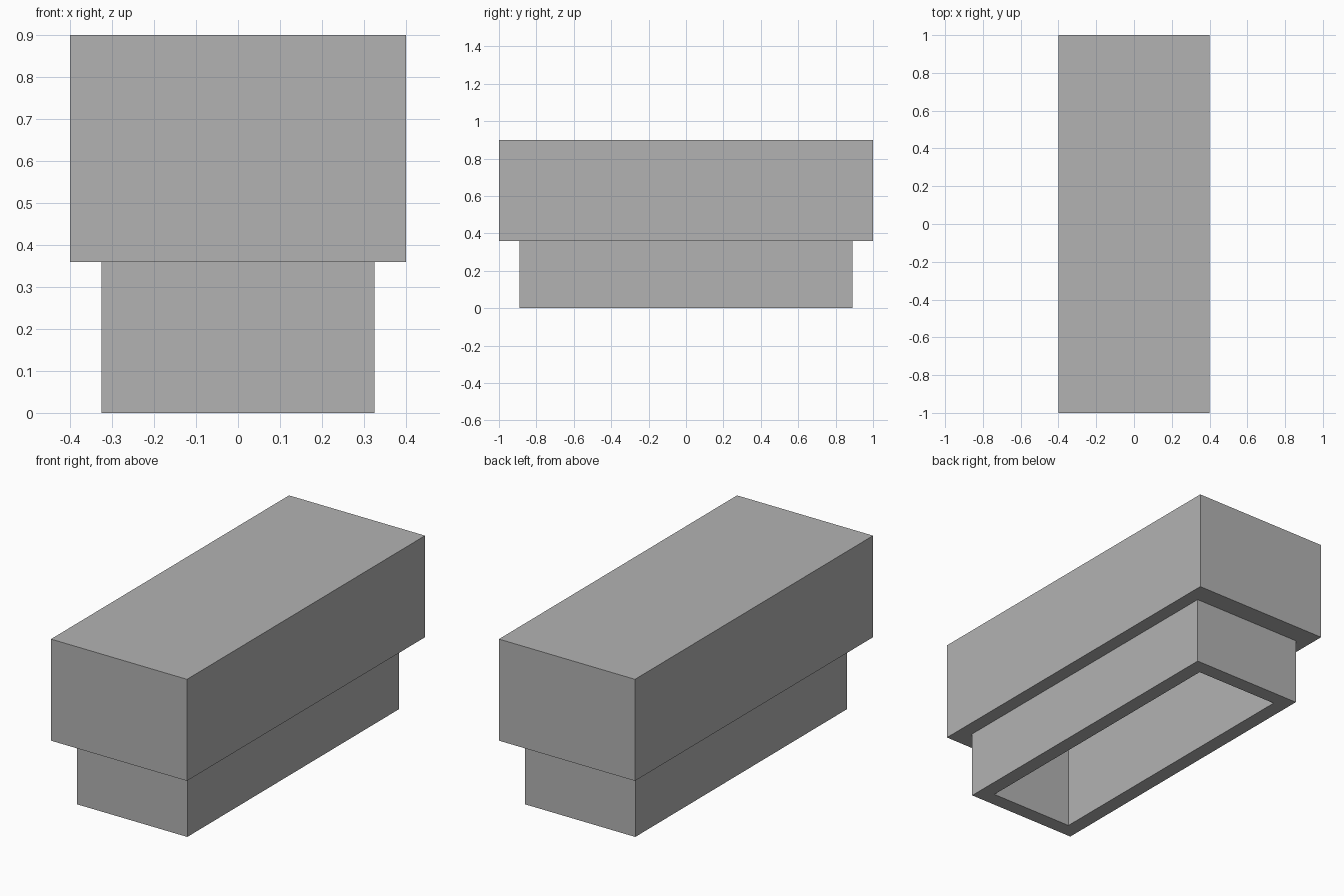
import bpy
import bmesh

cube = bpy.data.objects.get("Cube")
if cube:
    bpy.data.objects.remove(cube, do_unlink=True)

# Single grey finish
GREY = (0.45, 0.45, 0.45, 1.0)
grey = bpy.data.materials.new("plain_grey")
grey.use_nodes = True
grey.diffuse_color = GREY
grey.node_tree.nodes["Principled BSDF"].inputs["Base Color"].default_value = GREY

# Main dimensions
STEP_Z, TOP_Z, WALL = 0.36, 0.90, 0.08
UPPER = (0.40, 1.00)
LOWER = (0.325, 0.89)
CAVITY = (LOWER[0] - WALL, LOWER[1] - WALL)


def ring(bm, half, z):
    """Rectangular loop of vertices at height z."""
    hx, hy = half
    corners = ((-hx, -hy), (hx, -hy), (hx, hy), (-hx, hy))
    return [bm.verts.new((x, y, z)) for x, y in corners]


# Stepped hollow block: skin rings from the cavity ceiling, down and
# around the rim, out over the step and up to the flat top
bm = bmesh.new()
sections = [
    (CAVITY, TOP_Z - WALL),
    (CAVITY, 0.0),
    (LOWER, 0.0),
    (LOWER, STEP_Z),
    (UPPER, STEP_Z),
    (UPPER, TOP_Z),
]
rings = [ring(bm, half, z) for half, z in sections]
for a, b in zip(rings, rings[1:]):
    for i in range(4):
        j = (i + 1) % 4
        bm.faces.new((a[i], a[j], b[j], b[i]))
bm.faces.new(rings[0])
bm.faces.new(rings[-1])
bmesh.ops.recalc_face_normals(bm, faces=bm.faces)

mesh = bpy.data.meshes.new("stepped_hollow_block")
bm.to_mesh(mesh)
bm.free()
mesh.materials.append(grey)
block = bpy.data.objects.new("stepped_hollow_block", mesh)
bpy.context.collection.objects.link(block)
